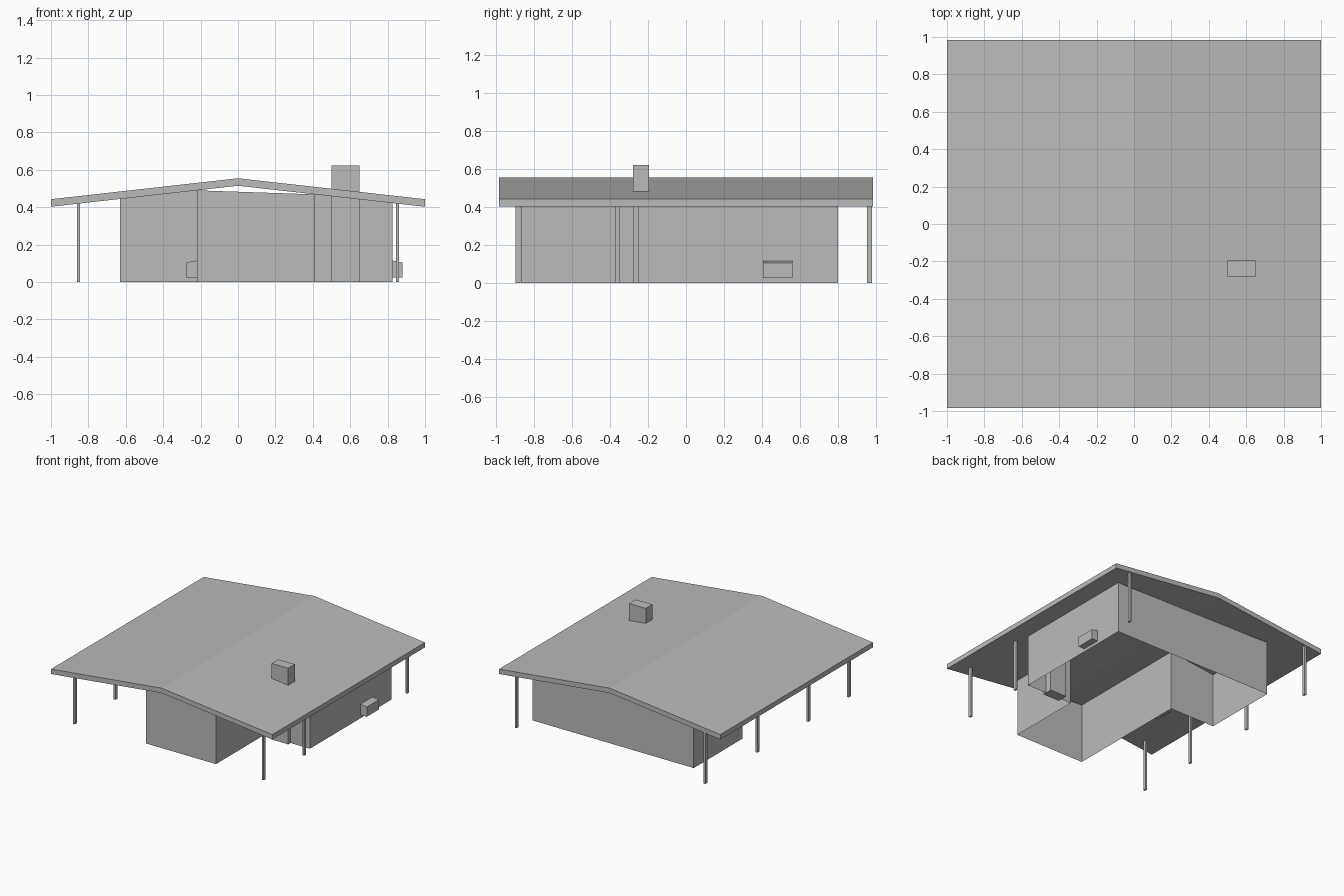
import bpy
import bmesh

cube = bpy.data.objects.get("Cube")
if cube:
    bpy.data.objects.remove(cube)

grey = bpy.data.materials.new("plain_grey")
grey.use_nodes = True
GREY = (0.5, 0.5, 0.5, 1)
grey.diffuse_color = GREY
grey.node_tree.nodes["Principled BSDF"].inputs["Base Color"].default_value = GREY

RIDGE, SLOPE, THICK = 0.515, 0.112, 0.04


def soffit(x):
    """Height of the roof underside at x."""
    return RIDGE - SLOPE * abs(x)


def finish(name, bm):
    mesh = bpy.data.meshes.new(name)
    bm.to_mesh(mesh)
    bm.free()
    mesh.materials.append(grey)
    obj = bpy.data.objects.new(name, mesh)
    bpy.context.collection.objects.link(obj)
    return obj


def prism(name, profile, shift):
    """Closed solid from a planar profile swept along a vector."""
    bm = bmesh.new()
    face = bm.faces.new([bm.verts.new(p) for p in profile])
    ext = bmesh.ops.extrude_face_region(bm, geom=[face])
    moved = [g for g in ext["geom"] if isinstance(g, bmesh.types.BMVert)]
    bmesh.ops.translate(bm, verts=moved, vec=shift)
    bmesh.ops.recalc_face_normals(bm, faces=bm.faces)
    return finish(name, bm)


def column(name, x0, x1, y0, y1, top):
    """Upright box from the ground, with a height rule for its top."""
    profile = [(x0, y0, 0), (x1, y0, 0), (x1, y0, top(x1)), (x0, y0, top(x0))]
    return prism(name, profile, (0, y1 - y0, 0))


# Shallow gabled roof slab
under = [(x, -0.985, soffit(x)) for x in (-1, 0, 1)]
upper = [(x, y, z + THICK) for x, y, z in reversed(under)]
prism("roof", under + upper, (0, 1.97, 0))

# Thin walls around the stepped plan, rising to the roof underside
plan = [(-0.22, -0.87), (0, -0.87), (0.41, -0.87), (0.41, -0.25),
        (0.825, -0.25), (0.825, 0.8), (0, 0.8), (-0.63, 0.8),
        (-0.63, 0.17), (-0.22, 0.17)]
bm = bmesh.new()
low = [bm.verts.new((x, y, 0)) for x, y in plan]
high = [bm.verts.new((x, y, soffit(x))) for x, y in plan]
for i in range(len(plan)):
    j = (i + 1) % len(plan)
    bm.faces.new((low[i], low[j], high[j], high[i]))
# Join the coplanar halves of each gable wall
bmesh.ops.dissolve_edges(
    bm, edges=[e for e in bm.edges if all(abs(v.co.x) < 0.001 for v in e.verts)],
    use_verts=True)
finish("walls", bm)

# Chimney rising from the ground through the roof
column("chimney", 0.5, 0.65, -0.28, -0.195, lambda x: 0.622)

# Roof posts along both eaves
for side, rows in ((-1, (-0.885, -0.362, 0.295, 0.967)), (1, (-0.885, -0.362, 0.967))):
    for n, y in enumerate(rows, 1):
        x = side * 0.853
        label = "left" if side > 0 else "right"
        column(f"{label}_post_{n}", x - 0.008, x + 0.008,
               y - 0.013, y + 0.013, soffit)


# Outdoor wall units with slightly sloping tops
def wall_unit(name, wall_x, side, y):
    out = wall_x + side * 0.055
    prism(name, [(wall_x, y, 0.025), (out, y, 0.025),
                 (out, y, 0.105), (wall_x, y, 0.115)], (0, 0.155, 0))


wall_unit("left_wall_unit", 0.825, 1, 0.405)
wall_unit("right_wall_unit", -0.22, -1, -0.05)
